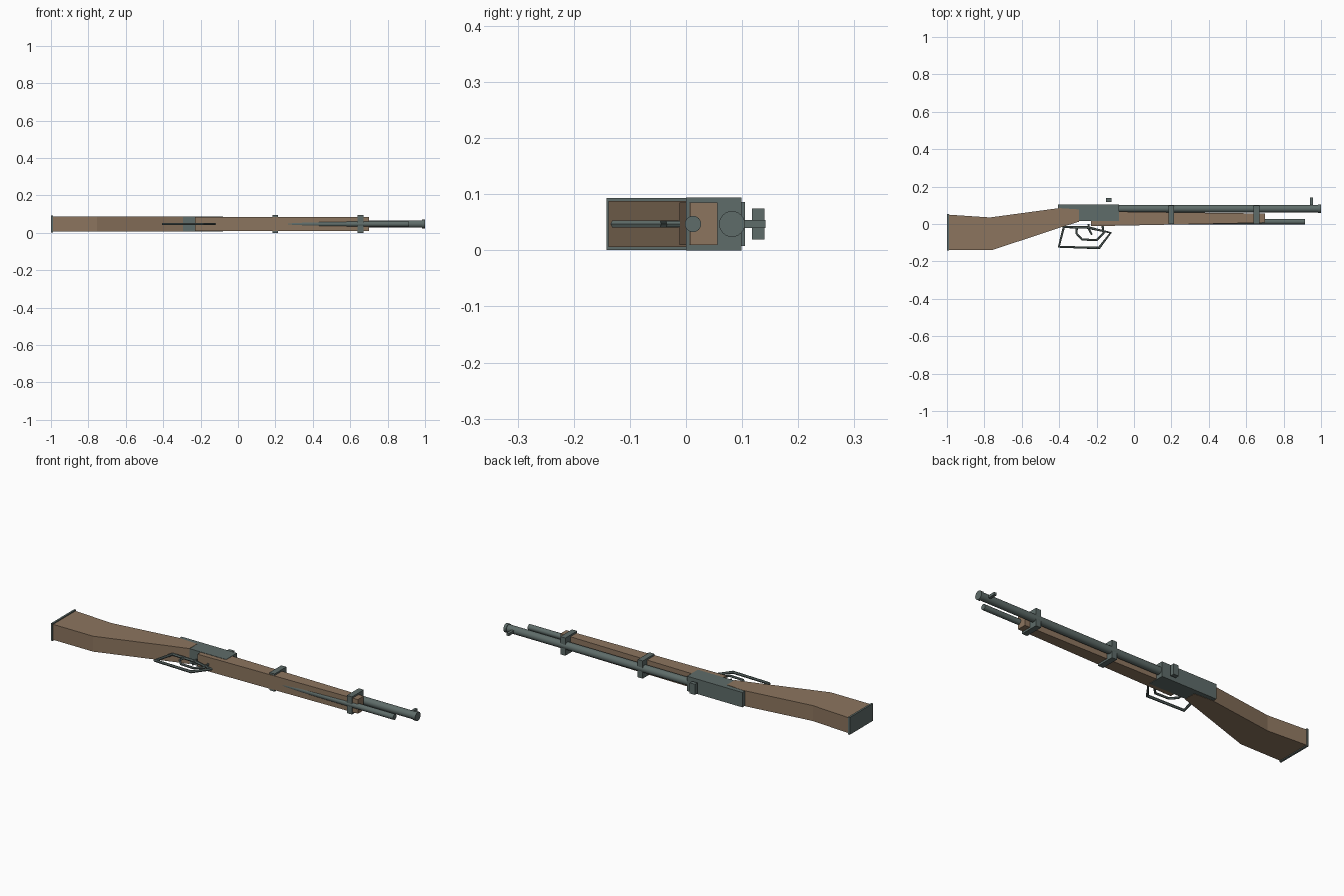
import bpy, bmesh, math
from mathutils import Matrix, Vector

if "Cube" in bpy.data.objects:
    bpy.data.objects.remove(bpy.data.objects["Cube"])

ZC = 0.047  # centre plane of the rifle, which lies on its side


def material(name, rgb):
    m = bpy.data.materials.new(name)
    m.diffuse_color = (*rgb, 1)
    m.use_nodes = True
    m.node_tree.nodes["Principled BSDF"].inputs["Base Color"].default_value = m.diffuse_color
    return m


WOOD = material("walnut_wood", (0.262, 0.178, 0.113))
METAL = material("grey_steel", (0.113, 0.150, 0.142))


def add(name, data, mat):
    ob = bpy.data.objects.new(name, data)
    bpy.context.collection.objects.link(ob)
    data.materials.append(mat)
    return ob


def plate(name, outline, z0, z1, mat):
    """Side profile in x/y, extruded through the thickness."""
    bm = bmesh.new()
    face = bm.faces.new([bm.verts.new((x, y, z0)) for x, y in outline])
    out = bmesh.ops.extrude_face_region(bm, geom=[face])
    verts = [v for v in out["geom"] if isinstance(v, bmesh.types.BMVert)]
    bmesh.ops.translate(bm, verts=verts, vec=(0, 0, z1 - z0))
    bmesh.ops.recalc_face_normals(bm, faces=bm.faces)
    me = bpy.data.meshes.new(name)
    bm.to_mesh(me)
    bm.free()
    return add(name, me, mat)


def box(name, x0, x1, y0, y1, z0, z1, mat=METAL):
    return plate(name, [(x0, y0), (x1, y0), (x1, y1), (x0, y1)], z0, z1, mat)


def rod(name, x0, x1, y, r, sides=24):
    """Smooth cylinder along x."""
    bm = bmesh.new()
    mat = Matrix.Translation(((x0 + x1) / 2, y, ZC)) @ Matrix.Rotation(math.pi / 2, 4, 'Y')
    bmesh.ops.create_cone(bm, cap_ends=True, segments=sides, radius1=r, radius2=r,
                          depth=x1 - x0, matrix=mat)
    me = bpy.data.meshes.new(name)
    bm.to_mesh(me)
    bm.free()
    ob = add(name, me, METAL)
    bpy.ops.object.select_all(action='DESELECT')
    ob.select_set(True)
    bpy.context.view_layer.objects.active = ob
    bpy.ops.object.shade_smooth_by_angle(angle=math.radians(40))


def wire(name, pts, r, closed):
    """Bent round bar through x/y points."""
    cu = bpy.data.curves.new(name, 'CURVE')
    cu.dimensions = '3D'
    cu.bevel_depth = r
    cu.bevel_resolution = 1
    cu.use_fill_caps = True
    sp = cu.splines.new('POLY')
    sp.points.add(len(pts) - 1)
    for p, (x, y) in zip(sp.points, pts):
        p.co = (x, y, ZC, 1)
    sp.use_cyclic_u = closed
    sp.use_smooth = False
    add(name, cu, METAL)


# Wooden stock
plate("butt_stock", [(-0.995, -0.138), (-0.755, -0.138), (-0.385, -0.016), (-0.295, 0.012),
                     (-0.295, 0.078), (-0.40, 0.085), (-0.77, 0.035), (-0.995, 0.05)],
      0.006, 0.088, WOOD)
plate("fore_stock", [(-0.23, -0.012), (0.70, 0.007), (0.70, 0.056), (-0.23, 0.068)],
      0.010, 0.085, WOOD)

# Metal butt plate and receiver
box("butt_plate", -1.0, -0.99, -0.142, 0.053, 0.001, 0.093)
box("receiver", -0.405, -0.08, 0.015, 0.105, 0.0075, 0.0865)

# Barrel, muzzle ring and magazine tube
rod("barrel", -0.10, 0.995, 0.082, 0.020)
rod("muzzle_ring", 0.985, 1.0, 0.082, 0.023)
rod("magazine_tube", 0.15, 0.913, 0.0125, 0.0145)

# Barrel bands
for name, x in (("rear_band", 0.20), ("front_band", 0.655)):
    box(name, x - 0.015, x + 0.015, 0.0, 0.099, 0.0, 0.094)

# Sights
box("rear_sight", -0.15, -0.12, 0.118, 0.140, 0.019, 0.075)
box("front_sight", 0.942, 0.956, 0.100, 0.142, 0.040, 0.054)

# Lever loop, trigger guard and trigger
wire("lever_loop", [(-0.375, -0.016), (-0.402, -0.122), (-0.187, -0.128),
                    (-0.125, -0.047), (-0.25, -0.018)], 0.0075, True)
wire("trigger_guard", [(-0.305, -0.015), (-0.308, -0.05), (-0.278, -0.083), (-0.20, -0.086),
                       (-0.163, -0.05), (-0.168, -0.010)], 0.006, False)
wire("trigger", [(-0.243, 0.0), (-0.24, -0.03), (-0.225, -0.058)], 0.005, False)
